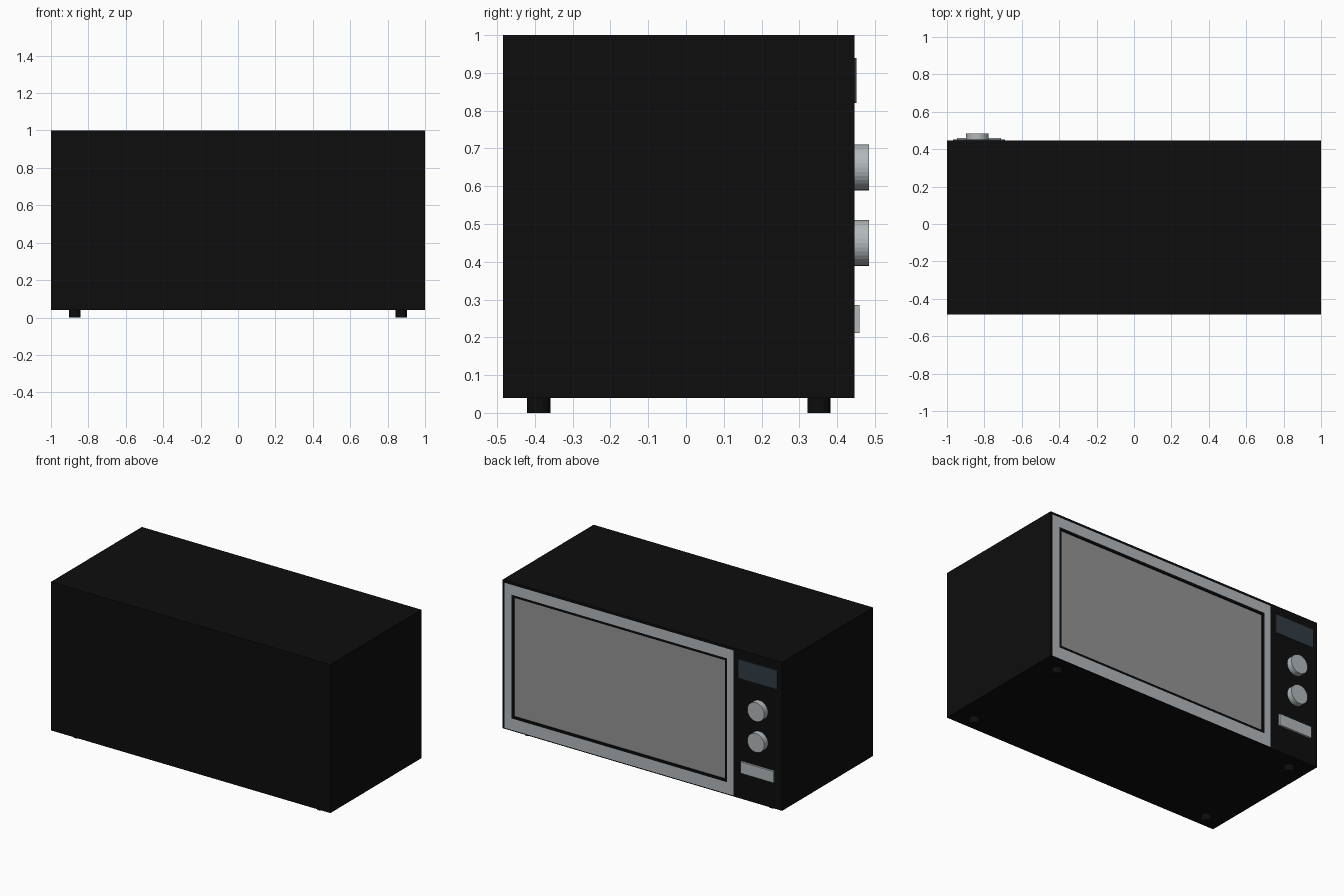
import bpy, bmesh, math
from mathutils import Matrix

if "Cube" in bpy.data.objects:
    bpy.data.objects.remove(bpy.data.objects["Cube"])


def material(name, rgb):
    m = bpy.data.materials.new(name)
    m.diffuse_color = (*rgb, 1)
    m.use_nodes = True
    m.node_tree.nodes["Principled BSDF"].inputs["Base Color"].default_value = m.diffuse_color
    return m


BLACK = material("black enamel", (0.004, 0.004, 0.004))
STEEL = material("brushed steel", (0.45, 0.48, 0.5))
SCREEN = material("dark screen", (0.03, 0.045, 0.06))
GLASS = material("grey glass", (0.3, 0.3, 0.3))


def finish(name, bm, mat):
    bmesh.ops.recalc_face_normals(bm, faces=bm.faces)
    me = bpy.data.meshes.new(name)
    bm.to_mesh(me)
    bm.free()
    me.materials.append(mat)
    ob = bpy.data.objects.new(name, me)
    bpy.context.collection.objects.link(ob)
    return ob


def box(name, x, y, z, mat):
    bm = bmesh.new()
    bmesh.ops.create_cube(bm, size=1)
    for v in bm.verts:
        v.co = [(r[0] + r[1]) / 2 + c * (r[1] - r[0]) for r, c in zip((x, y, z), v.co)]
    return finish(name, bm, mat)


def cylinder(name, centre, radius, depth, axis, mat, segments=32):
    bm = bmesh.new()
    rot = Matrix.Rotation(math.pi / 2, 4, 'X') if axis == 'Y' else Matrix()
    bmesh.ops.create_cone(bm, cap_ends=True, segments=segments, radius1=radius,
                          radius2=radius, depth=depth,
                          matrix=Matrix.Translation(centre) @ rot)
    return finish(name, bm, mat)


def frame(name, outer, inner, y, mat):
    """Rectangular ring; outer and inner are (x0, x1, z0, z1)."""
    bm = bmesh.new()

    def loop(r, yy):
        return [bm.verts.new((r[i], yy, r[j])) for i, j in ((0, 2), (1, 2), (1, 3), (0, 3))]
    rings = [loop(outer, y[0]), loop(outer, y[1]), loop(inner, y[1]), loop(inner, y[0])]
    for k in range(4):
        a, b = rings[k], rings[(k + 1) % 4]
        for i in range(4):
            j = (i + 1) % 4
            bm.faces.new((a[i], a[j], b[j], b[i]))
    return finish(name, bm, mat)


# Case and the black lip around the door
FACE = (0.43, 0.446)
box("case", (-1, 1), (-0.484, FACE[0]), (0.04, 1), BLACK)
box("control_panel", (-1, -0.653), FACE, (0.04, 1), BLACK)
door = (-0.652, 0.988, 0.046, 0.984)
opening = (-0.606, 0.935, 0.12, 0.92)
seal = (-0.591, 0.92, 0.135, 0.905)
frame("case_lip", (-0.653, 1, 0.04, 1), door, FACE, BLACK)

# Door with recessed window
frame("door_frame", door, opening, FACE, STEEL)
frame("window_seal", opening, seal, FACE, BLACK)
box("door_window", seal[:2], (0.43, 0.437), seal[2:], GLASS)

# Controls
box("display", (-0.968, -0.69), (0.44, 0.451), (0.82, 0.94), SCREEN)
for label, z in (("upper", 0.65), ("lower", 0.45)):
    cylinder(label + "_knob", (-0.838, 0.462, z), 0.061, 0.044, 'Y', STEEL)
box("open_button", (-0.947, -0.71), (0.44, 0.459), (0.211, 0.285), STEEL)

# Feet
for side, x in (("right", 0.872), ("left", -0.872)):
    for end, y in (("rear", 0.352), ("front", -0.39)):
        cylinder(f"{end}_{side}_foot", (x, y, 0.022), 0.031, 0.044, 'Z', BLACK, 16)
